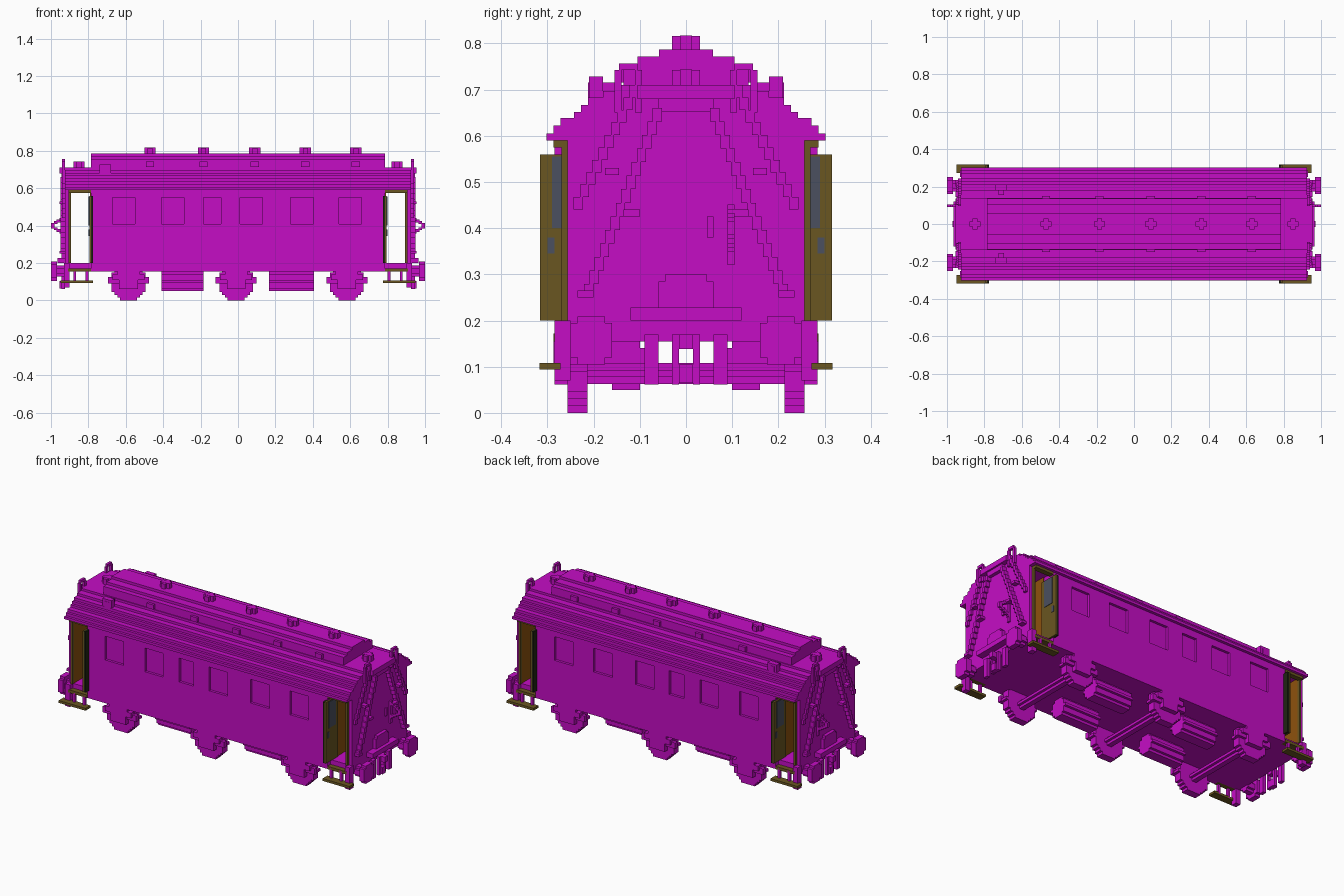
import bpy, bmesh, math

if "Cube" in bpy.data.objects:
    bpy.data.objects.remove(bpy.data.objects["Cube"])

V = 0.015  # size of one building block


def material(name, rgb):
    m = bpy.data.materials.new(name)
    m.use_nodes = True
    m.diffuse_color = (*rgb, 1)
    bsdf = m.node_tree.nodes["Principled BSDF"]
    bsdf.inputs["Base Color"].default_value = (*rgb, 1)
    bsdf.inputs["Roughness"].default_value = 0.8
    return m


MAGENTA = material("magenta paint", (0.56, 0.004, 0.56))
BROWN = material("brown wood", (0.144, 0.093, 0.015))
ORANGE = material("orange lining", (0.27, 0.085, 0.004))
GLASS = material("blue grey glass", (0.07, 0.08, 0.115))
DARK = material("dark olive edge", (0.015, 0.018, 0.006))


def finish(name, bm, mat):
    bmesh.ops.recalc_face_normals(bm, faces=bm.faces)
    mesh = bpy.data.meshes.new(name)
    bm.to_mesh(mesh)
    bm.free()
    mesh.materials.append(mat)
    ob = bpy.data.objects.new(name, mesh)
    bpy.context.collection.objects.link(ob)
    return ob


def boxes(name, items, mat=MAGENTA, mx=False, my=False):
    """Boxes given as (x0, x1, y0, y1, z0, z1), optionally mirrored in x and y."""
    bm = bmesh.new()
    for x0, x1, y0, y1, z0, z1 in items:
        for sx in ((1, -1) if mx else (1,)):
            for sy in ((1, -1) if my else (1,)):
                cube = bmesh.ops.create_cube(bm, size=1)["verts"]
                for v in cube:
                    v.co = (sx * (x1 if v.co.x > 0 else x0),
                            sy * (y1 if v.co.y > 0 else y0),
                            z1 if v.co.z > 0 else z0)
    return finish(name, bm, mat)


def prism(name, pts, axis, a, b, mat=MAGENTA):
    """Extrude a profile of (across, z) points along x or y."""
    bm = bmesh.new()
    put = (lambda t, p: (t, p[0], p[1])) if axis == "x" else (lambda t, p: (p[0], t, p[1]))
    lo = [bm.verts.new(put(a, p)) for p in pts]
    hi = [bm.verts.new(put(b, p)) for p in pts]
    bm.faces.new(lo)
    bm.faces.new(hi)
    n = len(pts)
    for i in range(n):
        bm.faces.new((lo[i], lo[(i + 1) % n], hi[(i + 1) % n], hi[i]))
    return finish(name, bm, mat)


def stepped(levels, base, centre=0):
    """Symmetric stepped outline from (half width, top height) pairs, widest first."""
    right, z = [], base
    for half, top in levels:
        right += [(half, z), (half, top)]
        z = top
    return [(centre + h, t) for h, t in right] + [(centre - h, t) for h, t in reversed(right)]


def disc(name, axis, centre, z, r, a, b):
    """Blocky disc made of stepped rows."""
    n = round(2 * r / V)
    step = 2 * r / n
    levels = []
    for i in range(n):
        h = -r + (i + 0.5) * step
        half = max(V, round(math.sqrt(r * r - h * h) / V) * V)
        levels.append((half, z - r + (i + 1) * step))
    return prism(name, stepped(levels, z - r, centre), axis, a, b)


# ---- Main body: core with a skin that leaves the windows recessed
boxes("body_core", [(-0.785, 0.785, -0.27, 0.27, 0.155, 0.60)])
WINDOWS = [(-0.67, -0.55), (-0.41, -0.29), (-0.185, -0.09),
           (0.01, 0.13), (0.28, 0.405), (0.54, 0.66)]
edges = [-0.785] + [e for w in WINDOWS for e in w] + [0.785]
skin = [(-0.785, 0.785, 0.27, 0.285, 0.155, 0.41), (-0.785, 0.785, 0.27, 0.285, 0.55, 0.60)]
skin += [(edges[i], edges[i + 1], 0.27, 0.285, 0.41, 0.55) for i in range(0, len(edges), 2)]
boxes("side_walls", skin, my=True)

# ---- Open vestibules at both ends
boxes("vestibule_floor", [(0.785, 0.925, -0.257, 0.257, 0.155, 0.20)], mx=True)
boxes("end_wall", [(0.905, 0.925, -0.257, 0.257, 0.20, 0.60)], mx=True)
boxes("vestibule_lining", [(0.895, 0.905, -0.257, 0.257, 0.20, 0.59),
                           (0.785, 0.790, -0.21, 0.21, 0.20, 0.59)], ORANGE, mx=True)
boxes("door_frame", [(0.893, 0.905, 0.257, 0.270, 0.20, 0.585),
                     (0.785, 0.905, 0.257, 0.287, 0.575, 0.592)], BROWN, mx=True, my=True)
boxes("door_edge", [(0.775, 0.787, 0.20, 0.315, 0.20, 0.56)], DARK, mx=True, my=True)
boxes("door_panel", [(0.787, 0.795, 0.20, 0.316, 0.20, 0.56)], BROWN, mx=True, my=True)
boxes("door_glass", [(0.795, 0.798, 0.225, 0.29, 0.40, 0.555),
                     (0.795, 0.798, 0.285, 0.30, 0.345, 0.38)], GLASS, mx=True, my=True)

# ---- Stepped roof and raised clerestory
ROOF = [(0.302, 0.605), (0.287, 0.622), (0.272, 0.638), (0.242, 0.652), (0.227, 0.667),
        (0.212, 0.683), (0.18, 0.697), (0.14, 0.71)]
prism("roof", stepped(ROOF, 0.59), "x", -0.925, 0.925)
prism("clerestory", stepped([(0.135, 0.757), (0.105, 0.772), (0.058, 0.787)], 0.70),
      "x", -0.785, 0.785)

# ---- Roof ventilators
VENTS = [-0.47, -0.185, 0.09, 0.36, 0.63]
tops = []
for x, z0, z1 in [(x, 0.78, 0.817) for x in VENTS] + [(s * 0.85, 0.70, 0.743) for s in (1, -1)]:
    tops += [(x - 0.03, x + 0.03, -0.013, 0.013, z0, z1),
             (x - 0.013, x + 0.013, -0.03, 0.03, z0, z1 - 0.001)]
boxes("roof_vents", tops)
boxes("clerestory_side_vents",
      [(x - 0.022, x + 0.022, 0.13, 0.15, 0.715, 0.742) for x in VENTS], my=True)
boxes("roof_chimneys", [(-0.74, -0.68, 0.18, 0.21, 0.65, 0.728),
                        (-0.725, -0.695, 0.155, 0.212, 0.65, 0.715)], my=True)

# ---- End wall details: gangway frame, diagonal rails, hoops, footplate
def diagonal(y0, z0, y1, z1, x1, n):
    dy, dz = (y1 - y0) / n, (z1 - z0) / n
    return [(0.92, x1, y0 + dy * i - 0.008, y0 + dy * i + 0.012,
             z0 + dz * (i + 1), z0 + dz * i) for i in range(n)]


boxes("end_diagonal_rails", diagonal(0.06, 0.66, 0.22, 0.25, 0.95, 14)
      + diagonal(0.11, 0.71, 0.245, 0.44, 0.94, 10), mx=True, my=True)
boxes("end_rail_hooks", [(0.92, 0.955, 0.20, 0.235, 0.25, 0.265),
                         (0.92, 0.955, 0.10, 0.135, 0.425, 0.44),
                         (0.92, 0.955, 0.145, 0.175, 0.515, 0.53)], mx=True, my=True)
boxes("gangway_header", [(0.92, 0.955, -0.105, 0.105, 0.68, 0.71),
                         (0.92, 0.945, -0.06, 0.06, 0.652, 0.68)], mx=True)
boxes("end_hoops", [(0.925, 0.94, 0.095, 0.11, 0.65, 0.742),
                    (0.925, 0.94, 0.14, 0.155, 0.65, 0.742),
                    (0.925, 0.94, 0.105, 0.145, 0.742, 0.757)], mx=True, my=True)
boxes("footplate", [(0.92, 0.965, -0.12, 0.12, 0.20, 0.228),
                    (0.92, 0.945, -0.06, 0.06, 0.228, 0.285),
                    (0.92, 0.945, -0.045, 0.045, 0.285, 0.30)], mx=True)
# Bent grab handle beside the gangway
handle = [(0.92 + V * i, 0.94 + V * i, 0.09, 0.105, z, z + V)
          for i in range(5) for z in (0.40 + V * (4 - i) * 0.6, 0.385 - V * (4 - i) * 0.6)]
boxes("grab_handle", handle + [(0.92, 0.935, 0.09, 0.105, 0.32, 0.44)], mx=True)
boxes("door_latch", [(0.92, 0.935, 0.045, 0.06, 0.38, 0.425)], mx=True)

# ---- Buffers, brake hoses and coupling
for sx, end in ((1, "left"), (-1, "right")):
    for sy, side in ((1, "back"), (-1, "front")):
        tag = f"{end}_{side}"
        disc("buffer_head_" + tag, "x", sy * 0.205, 0.157, 0.052, sx * 0.968, sx * 1.0)
        disc("buffer_shaft_" + tag, "x", sy * 0.205, 0.157, 0.03, sx * 0.92, sx * 0.97)
boxes("brake_hoses", [(0.925, 0.945, 0.015, 0.03, 0.062, 0.17),
                      (0.925, 0.945, 0.06, 0.09, 0.062, 0.17),
                      (0.90, 0.93, 0.25, 0.285, 0.07, 0.20)], mx=True, my=True)
boxes("coupling", [(0.92, 0.97, -0.015, 0.015, 0.138, 0.17),
                   (0.925, 0.955, -0.015, 0.015, 0.065, 0.105)], mx=True)

# ---- Door steps
boxes("step_boards", [(0.775, 0.95, 0.272, 0.317, 0.094, 0.108),
                      (0.785, 0.91, 0.255, 0.287, 0.155, 0.172)], BROWN, mx=True, my=True)
boxes("step_hangers", [(x, x + V, 0.272, 0.287, 0.10, 0.17) for x in (0.80, 0.865)],
      mx=True, my=True)

# ---- Wheels, axles, axle boxes and springs
for i, x in enumerate((-0.585, -0.01, 0.582)):
    disc(f"axle_{i}", "y", x, 0.085, 0.0225, -0.22, 0.22)
    for sy, side in ((1, "back"), (-1, "front")):
        disc(f"wheel_{side}_{i}", "y", x, 0.0975, 0.0975, sy * 0.213, sy * 0.257)
    boxes(f"axle_box_{i}", [(x - 0.05, x + 0.05, 0.25, 0.285, 0.062, 0.11),
                            (x - 0.11, x + 0.11, 0.25, 0.272, 0.09, 0.125),
                            (x - 0.085, x + 0.085, 0.25, 0.285, 0.11, 0.14),
                            (x - 0.06, x + 0.06, 0.25, 0.285, 0.14, 0.16)], my=True)

# ---- Underfloor tanks
for x0, x1, end in ((-0.41, -0.185, "right"), (0.165, 0.405, "left")):
    for sy, side in ((1, "back"), (-1, "front")):
        disc(f"tank_{end}_{side}", "x", sy * 0.13, 0.1025, 0.0525, x0, x1)
